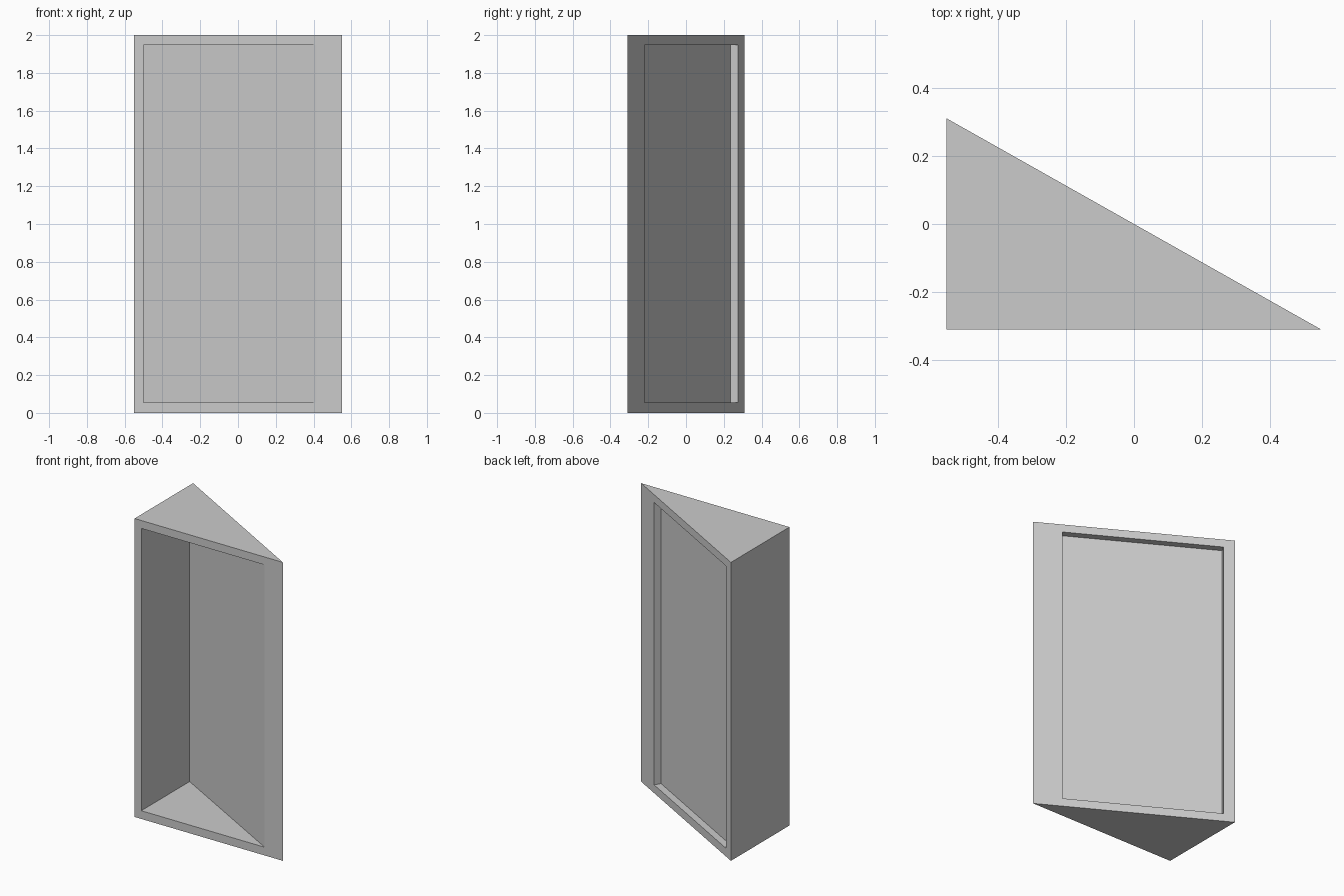
import bpy, bmesh
from mathutils import Vector

cube = bpy.data.objects.get("Cube")
if cube:
    bpy.data.objects.remove(cube, do_unlink=True)

grey = bpy.data.materials.new("plain_grey")
grey.use_nodes = True
colour = (0.6, 0.6, 0.6, 1)
grey.diffuse_color = colour
grey.node_tree.nodes["Principled BSDF"].inputs["Base Color"].default_value = colour


def prism(name, outline, bottom, top):
    """Upright prism from a plan outline."""
    bm = bmesh.new()
    base = bm.faces.new([bm.verts.new((p[0], p[1], bottom)) for p in outline])
    lid = bmesh.ops.extrude_face_region(bm, geom=[base])["geom"]
    verts = [g for g in lid if isinstance(g, bmesh.types.BMVert)]
    bmesh.ops.translate(bm, verts=verts, vec=(0, 0, top - bottom))
    bmesh.ops.recalc_face_normals(bm, faces=bm.faces)
    mesh = bpy.data.meshes.new(name)
    bm.to_mesh(mesh)
    bm.free()
    mesh.materials.append(grey)
    obj = bpy.data.objects.new(name, mesh)
    bpy.context.collection.objects.link(obj)
    return obj


def cut(target, cutter):
    """Subtract a hidden cutter."""
    mod = target.modifiers.new(cutter.name, "BOOLEAN")
    mod.operation, mod.solver, mod.object = "DIFFERENCE", "EXACT", cutter
    cutter.hide_render = True
    cutter.hide_set(True)
    bpy.context.view_layer.objects.active = target
    bpy.ops.object.modifier_apply(modifier=mod.name)
    bpy.data.objects.remove(cutter, do_unlink=True)


W, D, H = 0.55, 0.31, 2.0
Z0, Z1 = 0.055, 1.947

# Wedge-shaped case
case = prism("wedge_case", [(-W, D), (-W, -D), (W, -D)], 0, H)

# Deep hollow, open at the front
inner_back, inner_tip = Vector((-0.5, 0.202)), Vector((0.415, -D))
past_tip = inner_tip + (inner_tip - inner_back) * 0.1
hollow = prism("hollow_cutter", [inner_back, (-0.5, past_tip.y), past_tip], Z0, Z1)
cut(case, hollow)

# Shallow panel recess on the slanted back
along = Vector((W, -D)).normalized()
normal = Vector((-along.y, along.x))
start, end = along * (-0.275 / D * Vector((W, D)).length), along * (0.22 / D * Vector((W, D)).length)
recess = prism("recess_cutter", [start - normal * 0.046, end - normal * 0.046,
                                 end + normal * 0.1, start + normal * 0.1], Z0, Z1)
cut(case, recess)
